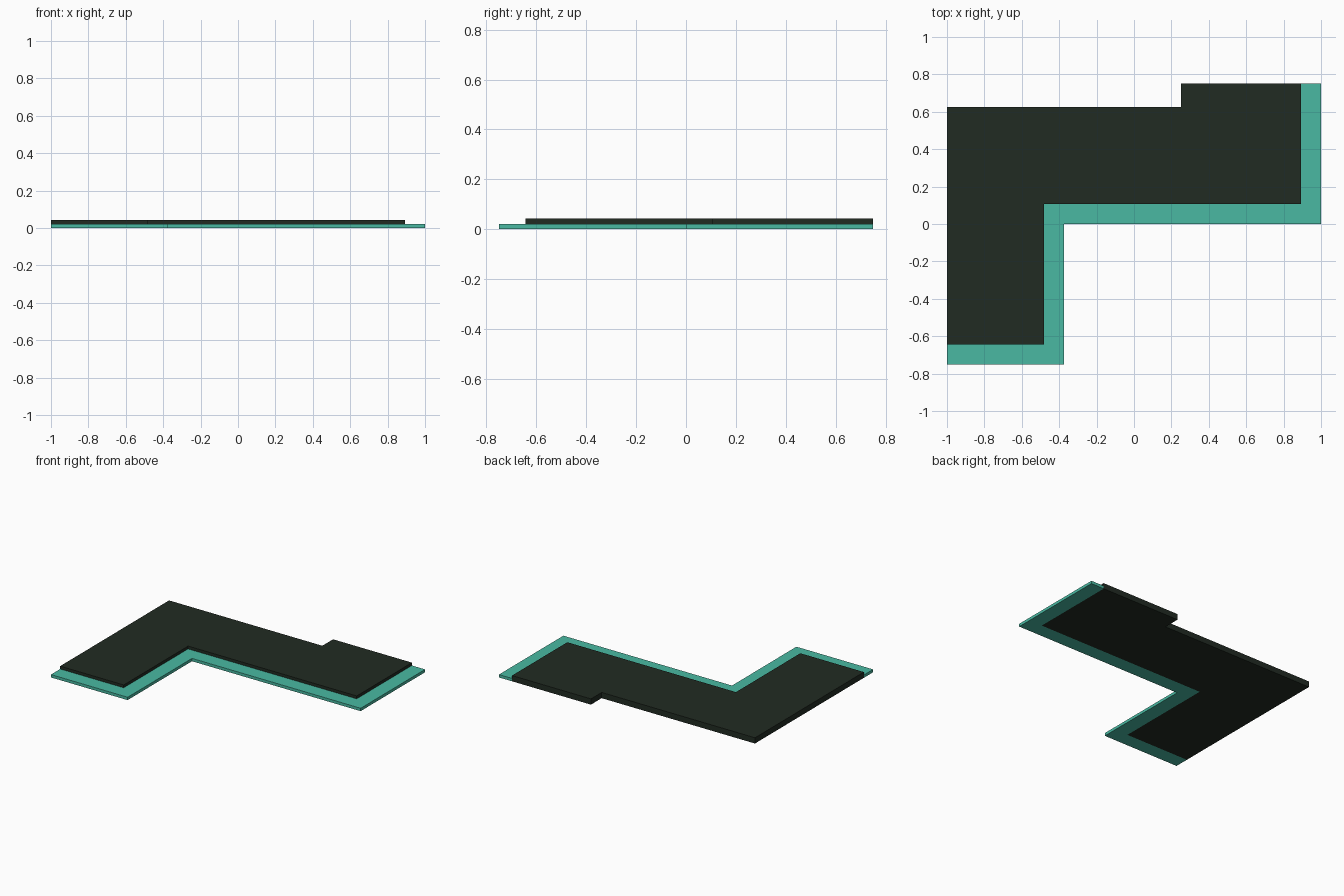
import bpy
import bmesh

if "Cube" in bpy.data.objects:
    bpy.data.objects.remove(bpy.data.objects["Cube"])


def material(name, rgb):
    m = bpy.data.materials.new(name)
    m.diffuse_color = (*rgb, 1)
    m.use_nodes = True
    m.node_tree.nodes["Principled BSDF"].inputs["Base Color"].default_value = m.diffuse_color
    return m


def slab(name, outline, height, mat):
    """Extrude a flat outline upwards from z = 0."""
    bm = bmesh.new()
    face = bm.faces.new([bm.verts.new((x, y, 0)) for x, y in outline])
    ext = bmesh.ops.extrude_face_region(bm, geom=[face], use_keep_orig=True)
    top = [v for v in ext["geom"] if isinstance(v, bmesh.types.BMVert)]
    bmesh.ops.translate(bm, verts=top, vec=(0, 0, height))
    bmesh.ops.recalc_face_normals(bm, faces=bm.faces)
    mesh = bpy.data.meshes.new(name)
    bm.to_mesh(mesh)
    bm.free()
    mesh.materials.append(mat)
    obj = bpy.data.objects.new(name, mesh)
    bpy.context.collection.objects.link(obj)
    return obj


teal = material("teal", (0.067, 0.485, 0.361))
dark = material("dark green", (0.0155, 0.0242, 0.0165))

W = 0.107          # width of the low border
H = 0.0425         # height of the main slab

# Front edge of the footprint, and the same edge set back by the border width
edge = [(-1, -0.75), (-0.375, -0.75), (-0.375, 0), (1, 0), (1, 0.75)]
inner = [(-1, -0.75 + W), (-0.375 - W, -0.75 + W), (-0.375 - W, W),
         (1 - W, W), (1 - W, 0.75)]

# Raised L-shaped slab with a notch in its back edge
slab("main_slab", inner + [(0.25, 0.75), (0.25, 0.625), (-1, 0.625)], H, dark)

# Low border strip stepping around the front
slab("border_step", edge + inner[::-1], H / 2, teal)
